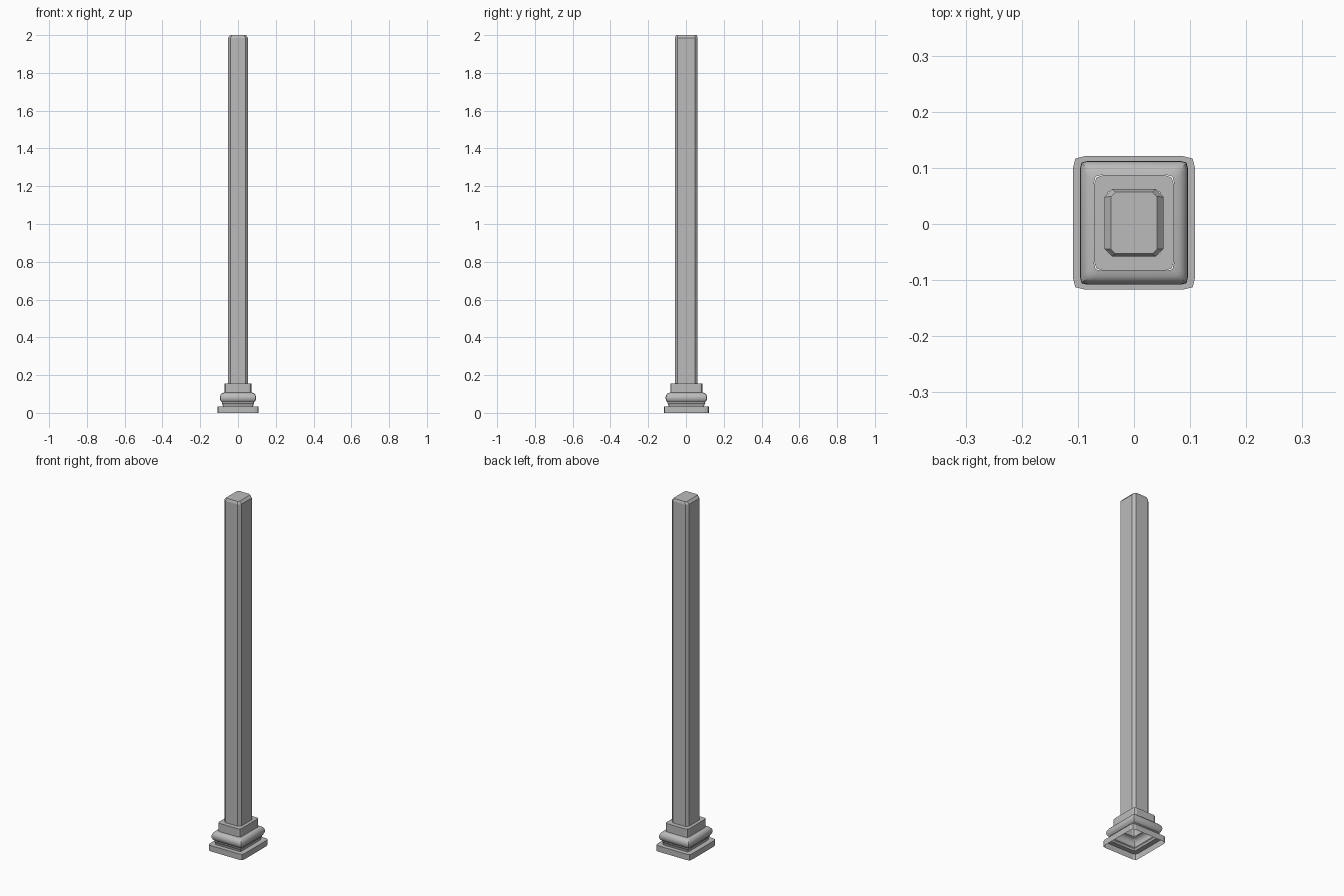
import bpy
import bmesh
import math

cube = bpy.data.objects.get("Cube")
if cube:
    bpy.data.objects.remove(cube, do_unlink=True)

stone = bpy.data.materials.new("grey stone")
stone.use_nodes = True
GREY = (0.5, 0.5, 0.5, 1)
stone.diffuse_color = GREY
stone.node_tree.nodes["Principled BSDF"].inputs["Base Color"].default_value = GREY


def plan(hx, hy, cut, bulge):
    """Quarter outline with a cut or rounded corner, turned into a full ring."""
    quarter = [(hx, hy - cut), (hx - cut, hy)]
    if bulge:
        quarter.insert(1, (hx - cut * bulge, hy - cut * bulge))
    back = quarter[::-1]
    return (quarter + [(-x, y) for x, y in back]
            + [(-x, -y) for x, y in quarter] + [(x, -y) for x, y in back])


def loft(name, sections, cap=False, bulge=0, smooth=False):
    """Skin a stack of (half_x, half_y, corner, z) sections."""
    bm = bmesh.new()
    rings = [[bm.verts.new((x, y + 0.002, z)) for x, y in plan(hx, hy, cut, bulge)]
             for hx, hy, cut, z in sections]
    for low, high in zip(rings, rings[1:]):
        for i in range(len(low)):
            j = (i + 1) % len(low)
            bm.faces.new((low[i], low[j], high[j], high[i]))
    if cap:
        bm.faces.new(rings[-1])
    mesh = bpy.data.meshes.new(name)
    bm.to_mesh(mesh)
    bm.free()
    mesh.materials.append(stone)
    obj = bpy.data.objects.new(name, mesh)
    bpy.context.collection.objects.link(obj)
    if smooth:
        bpy.ops.object.select_all(action='DESELECT')
        obj.select_set(True)
        bpy.context.view_layer.objects.active = obj
        bpy.ops.object.shade_smooth_by_angle(angle=math.radians(35))
    return obj


# Plinth, hollow underneath
loft("plinth", [(0.109, 0.119, 0.022, 0), (0.109, 0.119, 0.022, 0.033),
                (0.08, 0.093, 0.012, 0.033)], bulge=0.2)

# Concave neck flowing into a rounded moulding
profile = [(0.08, 0.033), (0.081, 0.042), (0.086, 0.051)]
for step in range(9):
    a = math.radians(-60 + step * 150 / 8)
    profile.append((0.074 + 0.022 * math.cos(a), 0.08 + 0.027 * math.sin(a)))
profile.append((0.071, 0.108))
loft("base_moulding", [(r, r + 0.014, 0.012, z) for r, z in profile],
     bulge=0.2, smooth=True)

# Collar with a ledge closing in on the shaft
loft("collar", [(0.071, 0.085, 0.016, 0.108), (0.071, 0.085, 0.016, 0.155),
                (0.05, 0.058, 0.014, 0.155)], bulge=0.25)

# Chamfered shaft with a bevelled top
loft("shaft", [(0.053, 0.06, 0.014, 0.155), (0.053, 0.06, 0.014, 1.986),
               (0.041, 0.055, 0.008, 2)], cap=True)
